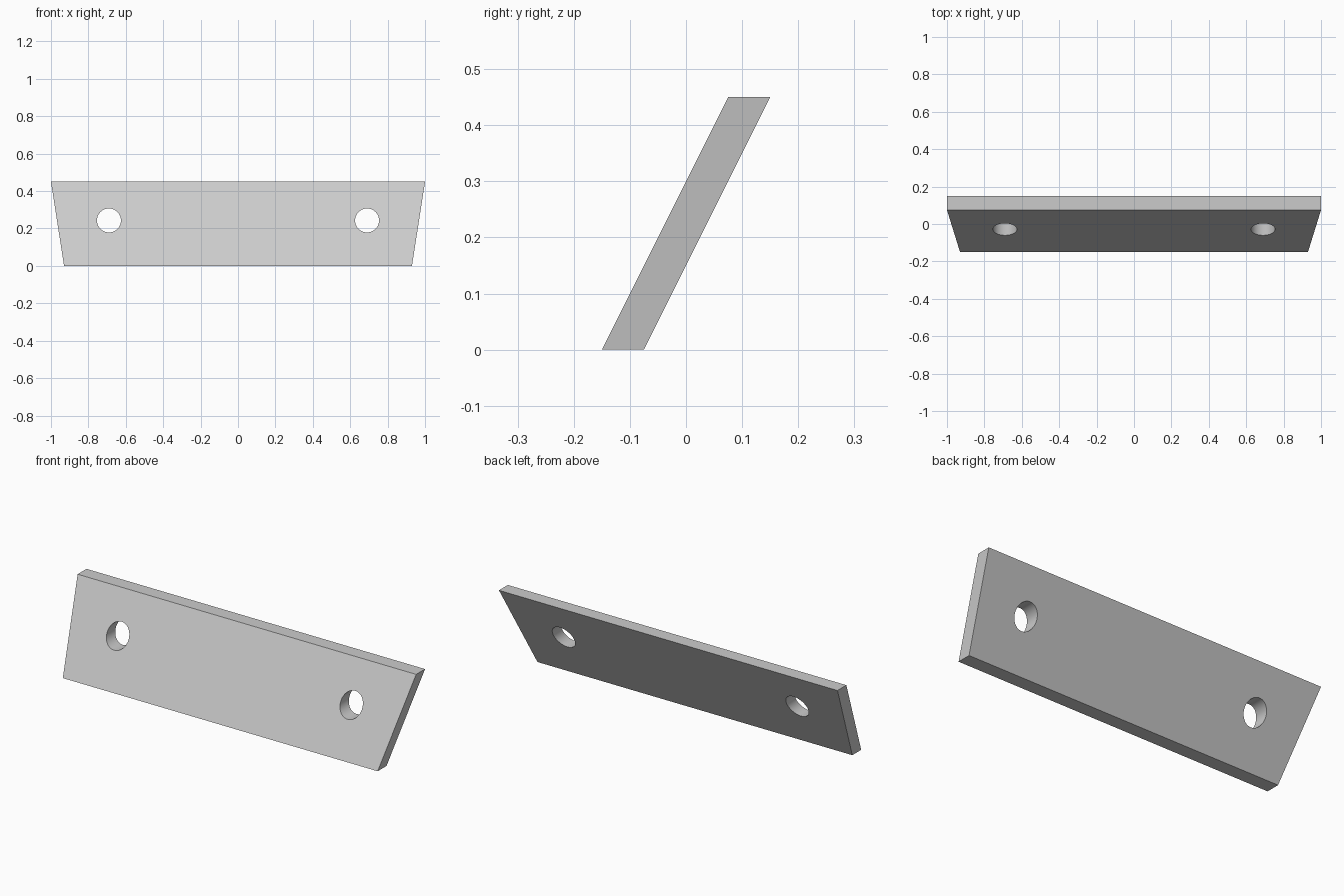
import bpy, bmesh, math

cube = bpy.data.objects.get("Cube")
if cube:
    bpy.data.objects.remove(cube, do_unlink=True)

HEIGHT, LEAN, THICK = 0.45, 0.225, 0.075
HALF_BOTTOM, HALF_TOP = 0.93, 1.0
HOLE_X, HOLE_Z, HOLE_R = 0.69, 0.243, 0.064

# Single grey material
grey = bpy.data.materials.new("light_grey")
grey.use_nodes = True
color = (0.6, 0.6, 0.6, 1)
grey.diffuse_color = color
grey.node_tree.nodes["Principled BSDF"].inputs["Base Color"].default_value = color

# Leaning plate: trapezoid outline tilted back, extruded straight along y
bm = bmesh.new()
y = -(LEAN + THICK) / 2
outline = [(-HALF_BOTTOM, y, 0), (HALF_BOTTOM, y, 0),
           (HALF_TOP, y + LEAN, HEIGHT), (-HALF_TOP, y + LEAN, HEIGHT)]
face = bm.faces.new([bm.verts.new(p) for p in outline])
extruded = bmesh.ops.extrude_face_region(bm, geom=[face])
moved = [v for v in extruded["geom"] if isinstance(v, bmesh.types.BMVert)]
bmesh.ops.translate(bm, verts=moved, vec=(0, THICK, 0))
bmesh.ops.recalc_face_normals(bm, faces=bm.faces)
mesh = bpy.data.meshes.new("slanted_plate")
bm.to_mesh(mesh)
bm.free()
mesh.materials.append(grey)
plate = bpy.data.objects.new("slanted_plate", mesh)
bpy.context.collection.objects.link(plate)

# Two round bolt holes bored front to back
cutters = []
for side, name in ((-1, "right"), (1, "left")):
    bpy.ops.mesh.primitive_cylinder_add(
        vertices=64, radius=HOLE_R, depth=1,
        location=(side * HOLE_X, 0, HOLE_Z), rotation=(math.pi / 2, 0, 0))
    cutter = bpy.context.object
    cutter.name = name + "_hole_cutter"
    cutter.hide_render = True
    cutter.data.materials.append(grey)
    cutters.append(cutter)
    cut = plate.modifiers.new(name + "_hole", "BOOLEAN")
    cut.operation = "DIFFERENCE"
    cut.solver = "EXACT"
    cut.object = cutter

# Apply the holes and smooth the bores while keeping the edges sharp
bpy.ops.object.select_all(action="DESELECT")
plate.select_set(True)
bpy.context.view_layer.objects.active = plate
for modifier in list(plate.modifiers):
    bpy.ops.object.modifier_apply(modifier=modifier.name)
for cutter in cutters:
    bpy.data.objects.remove(cutter, do_unlink=True)
bpy.ops.object.shade_smooth_by_angle(angle=math.radians(25))
